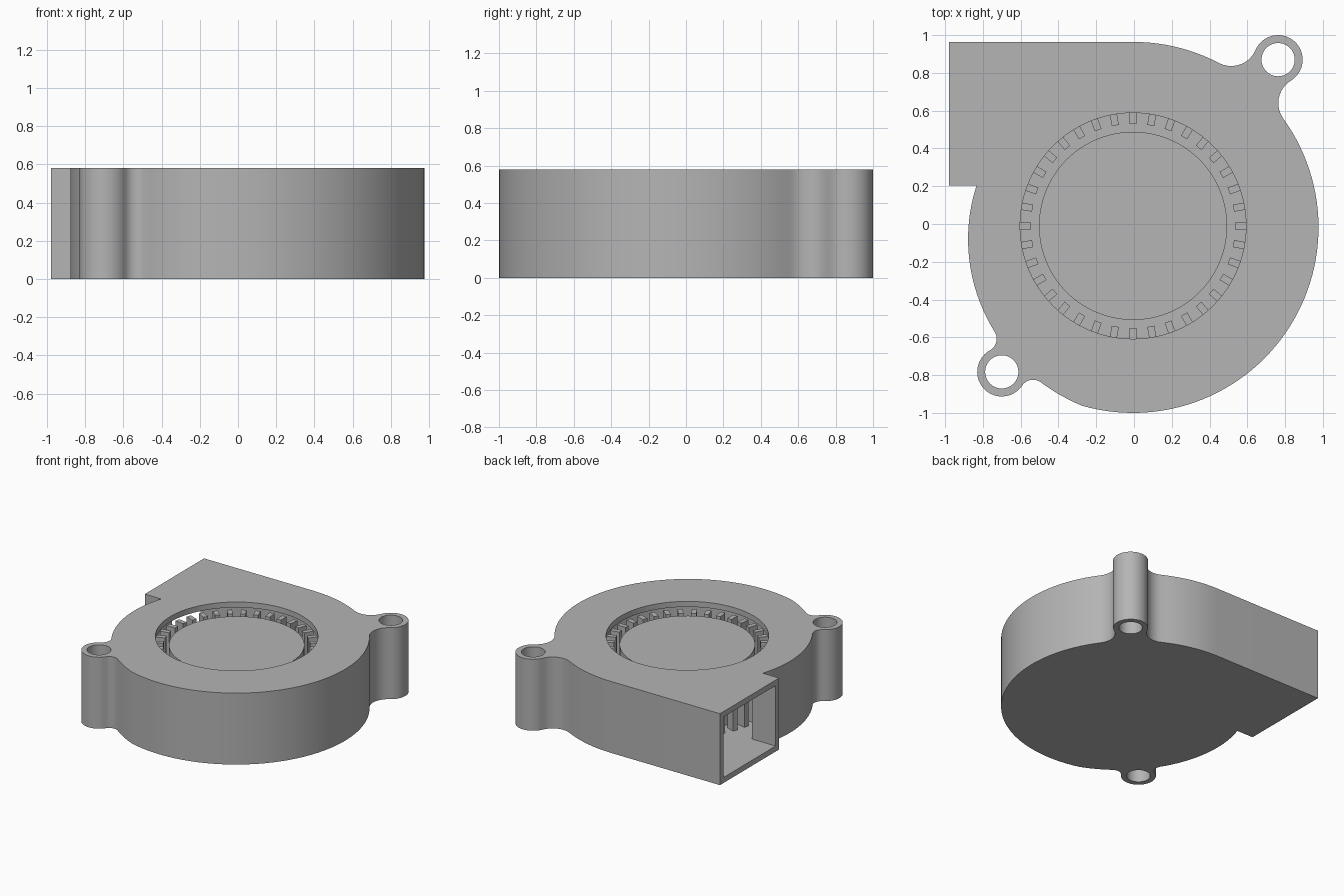
import bpy, bmesh, math
from math import sin, cos, pi, radians, degrees, acos, asin
from mathutils import Vector

cube = bpy.data.objects.get("Cube")
if cube:
    bpy.data.objects.remove(cube, do_unlink=True)

HEIGHT, WALL = 0.58, 0.045
CENTRE, RADIUS = Vector((-0.005, -0.018)), 0.982
OUTLET_X, OUTLET_Y = -0.98, 0.205
LUG_R, LUG_HOLE = 0.13, 0.088
LUGS = [(Vector((0.763, 0.87)), 0.14), (Vector((-0.7, -0.783)), 0.07)]

grey = bpy.data.materials.new("plastic_grey")
grey.use_nodes = True
colour = (0.46, 0.46, 0.46, 1)
grey.diffuse_color = colour
grey.node_tree.nodes["Principled BSDF"].inputs["Base Color"].default_value = colour


def polar(c, r, a):
    return c + Vector((cos(a), sin(a))) * r


def heading(v):
    return math.atan2(v.y, v.x)


def scroll(a):
    """Radius of the scroll wall, shrinking towards the tongue."""
    t = max(0, (-106 - degrees(a)) / 88.5)
    return RADIUS - 0.124 * (t + 0.4 * t * (1 - t))


def scroll_points(a0, a1, inset=0):
    n = max(2, int(abs(a1 - a0) / radians(2.5)))
    angles = [a0 + (a1 - a0) * i / n for i in range(n + 1)]
    return [polar(CENTRE, scroll(a) - inset, a) for a in angles]


def arc(c, r, a0, sweep, n):
    return [polar(c, r, a0 + sweep * i / n) for i in range(1, n)]


def lug_path(c, fillet):
    """Filleted ear: body start angle, body end angle, points between."""
    base, dist = heading(c - CENTRE), (c - CENTRE).length
    ends, mids = [], []
    for side in (1, -1):
        a = base
        for _ in range(8):
            d1, d2 = scroll(a) + fillet, LUG_R + fillet
            a = base + side * acos((d1 * d1 + dist * dist - d2 * d2) / (2 * d1 * dist))
        ends.append(a)
        mids.append(polar(CENTRE, d1, a))

    def fillet_arc(m, start, end):
        a0, a1 = heading(start - m), heading(end - m)
        return arc(m, fillet, a0, (a1 - a0 + pi) % (2 * pi) - pi, 10)

    a0, a1 = heading(mids[0] - c), heading(mids[1] - c)
    pts = fillet_arc(mids[0], CENTRE, c)
    pts += arc(c, LUG_R, a0, -((a0 - a1) % (2 * pi)), 36)
    pts += fillet_arc(mids[1], c, CENTRE)
    return ends[0], ends[1], pts


def prism(name, outline, z0, z1):
    bm = bmesh.new()
    face = bm.faces.new([bm.verts.new((p[0], p[1], z0)) for p in outline])
    top = bmesh.ops.extrude_face_region(bm, geom=[face])["geom"]
    verts = [v for v in top if isinstance(v, bmesh.types.BMVert)]
    bmesh.ops.translate(bm, vec=(0, 0, z1 - z0), verts=verts)
    bmesh.ops.recalc_face_normals(bm, faces=bm.faces)
    mesh = bpy.data.meshes.new(name)
    bm.to_mesh(mesh)
    bm.free()
    obj = bpy.data.objects.new(name, mesh)
    bpy.context.collection.objects.link(obj)
    mesh.materials.append(grey)
    return obj


def disc(name, c, r, z0, z1, n):
    return prism(name, [polar(c, r, 2 * pi * i / n) for i in range(n)], z0, z1)


def activate(obj):
    bpy.ops.object.select_all(action='DESELECT')
    obj.select_set(True)
    bpy.context.view_layer.objects.active = obj


def cut(obj, cutter):
    cutter.hide_render = True
    activate(obj)
    mod = obj.modifiers.new("cut", 'BOOLEAN')
    mod.operation, mod.solver, mod.object = 'DIFFERENCE', 'EXACT', cutter
    bpy.ops.object.modifier_apply(modifier=mod.name)
    bpy.data.objects.remove(cutter, do_unlink=True)


def smooth(obj):
    activate(obj)
    bpy.ops.object.shade_smooth_by_angle(angle=radians(30))


# Housing outline: outlet duct, scroll wall and two mounting ears
outline = [Vector((OUTLET_X, CENTRE.y + RADIUS))]
angle = pi / 2
for c, fillet in LUGS:
    if heading(c - CENTRE) < -pi / 2 - 1e-6 or c.x > 0:
        start, end, pts = lug_path(c, fillet)
        outline += scroll_points(angle, start) + pts
        angle = end
tongue = -pi - asin((OUTLET_Y - CENTRE.y) / scroll(radians(-195)))
outline += scroll_points(angle, tongue)
outline[-1].y = OUTLET_Y
outline.append(Vector((OUTLET_X, OUTLET_Y)))
housing = prism("housing", outline, 0, HEIGHT)

# Air chamber, open at the outlet
inner_y = OUTLET_Y + WALL
inner_tongue = -pi - asin((inner_y - CENTRE.y) / (scroll(radians(-199)) - WALL))
chamber = [Vector((OUTLET_X - 0.1, CENTRE.y + RADIUS - WALL))]
chamber += scroll_points(pi / 2, inner_tongue, WALL)
chamber[-1].y = inner_y
chamber.append(Vector((OUTLET_X - 0.1, inner_y)))
cut(housing, prism("chamber_cutter", chamber, WALL, HEIGHT - WALL))

# Inlet opening and screw holes
hub_centre = Vector((-0.005, -0.01))
cut(housing, disc("inlet_cutter", hub_centre, 0.598, HEIGHT / 2, HEIGHT + 0.1, 96))
for c, _ in LUGS:
    cut(housing, disc("screw_cutter", c, LUG_HOLE, -0.1, HEIGHT + 0.1, 40))
smooth(housing)

# Impeller hub
hub = disc("impeller_hub", hub_centre, 0.498, WALL - 0.01, 0.51, 96)
smooth(hub)

# Ring of radial blades
BLADES = 36
blades = []
for i in range(BLADES):
    a = 2 * pi * i / BLADES
    out, side = Vector((cos(a), sin(a))), Vector((-sin(a), cos(a))) * 0.019
    near, far = hub_centre + out * 0.54, hub_centre + out * 0.615
    corners = [near - side, far - side, far + side, near + side]
    blades.append(prism("impeller_blades", corners, WALL - 0.01, 0.51))
activate(blades[0])
for b in blades:
    b.select_set(True)
bpy.ops.object.join()
